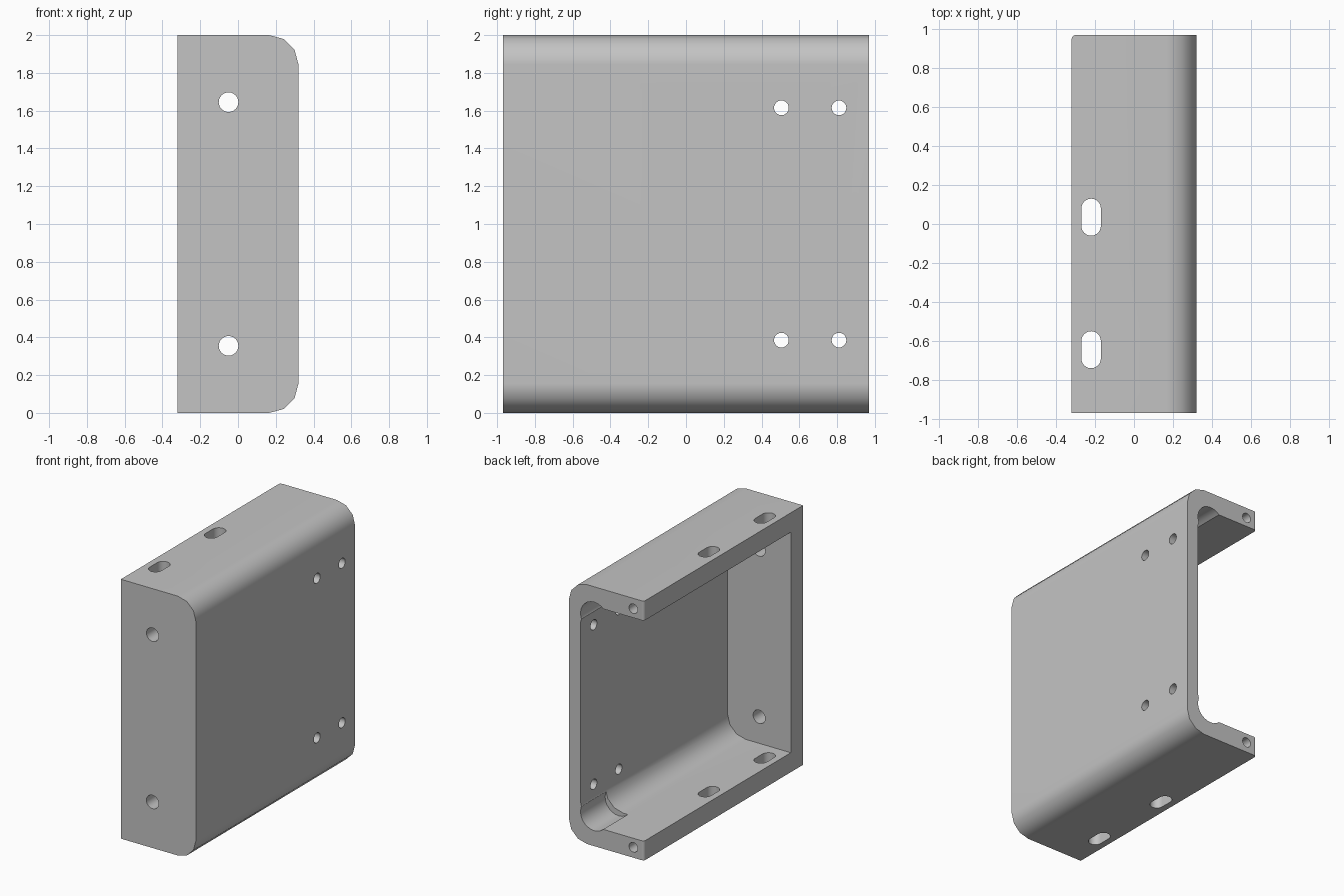
import bpy, bmesh
from math import sin, cos, pi, radians

cube = bpy.data.objects.get("Cube")
if cube:
    bpy.data.objects.remove(cube, do_unlink=True)

X, Y, Z = 0, 1, 2
HX, HY, H = 0.32, 0.97, 2.0      # half width, half length, height
PLATE, WALL = 0.10, 0.15         # thickness of side plate and of the other walls
R = 0.155                        # corner radius


def arc(cu, cv, r, start, end, steps):
    angles = [radians(start + (end - start) * i / steps) for i in range(steps + 1)]
    return [(cu + r * cos(a), cv + r * sin(a)) for a in angles]


def circle(cu, cv, r, steps=24):
    return arc(cu, cv, r, 0, 360, steps)[:-1]


def rounded_channel(left, right, low, high):
    """Outline with two rounded corners on the right."""
    return ([(left, low)]
            + arc(right - R, low + R, R, -90, 0, 3)
            + arc(right - R, high - R, R, 0, 90, 3)
            + [(left, high)])


def prism(name, outline, axis, start, end):
    """Extrude a 2D outline along an axis."""
    bm = bmesh.new()
    rings = []
    for depth in (start, end):
        ring = []
        for p in outline:
            co = list(p)
            co.insert(axis, depth)
            ring.append(bm.verts.new(co))
        rings.append(ring)
        bm.faces.new(ring)
    a, b = rings
    for i in range(len(a)):
        j = (i + 1) % len(a)
        bm.faces.new((a[i], a[j], b[j], b[i]))
    bmesh.ops.recalc_face_normals(bm, faces=bm.faces)
    mesh = bpy.data.meshes.new(name)
    bm.to_mesh(mesh)
    bm.free()
    obj = bpy.data.objects.new(name, mesh)
    bpy.context.collection.objects.link(obj)
    return obj


def activate(obj):
    bpy.ops.object.select_all(action='DESELECT')
    obj.select_set(True)
    bpy.context.view_layer.objects.active = obj


def cut(target, outline, axis, start, end):
    cutter = prism("cutter", outline, axis, start, end)
    cutter.hide_render = True
    mod = target.modifiers.new("cut", 'BOOLEAN')
    mod.operation = 'DIFFERENCE'
    mod.solver = 'EXACT'
    mod.object = cutter
    activate(target)
    bpy.ops.object.modifier_apply(modifier=mod.name)
    bpy.data.objects.remove(cutter, do_unlink=True)


# Outer block with two rounded long edges
bracket = prism("channel_bracket", rounded_channel(-HX, HX, 0, H), Y, -HY, HY)

# Soften the free corner of the flanges
bm = bmesh.new()
bm.from_mesh(bracket.data)
corner = [e for e in bm.edges
          if all(v.co.x < -HX + 0.01 and v.co.y > HY - 0.01 for v in e.verts)]
bmesh.ops.bevel(bm, geom=corner, offset=0.02, segments=3, profile=0.5,
                affect='EDGES')
bm.to_mesh(bracket.data)
bm.free()

# Cavity, open at the left of the outline and at the back
cut(bracket, rounded_channel(-HX - 0.3, HX - PLATE, WALL, H - WALL),
    Y, -HY + WALL, HY + 0.3)

# Features repeated on the lower and upper flange
for mirror in (lambda z: z, lambda z: H - z):
    # round relief in the inner corner, at the back end
    cut(bracket, circle(0.105, mirror(0.235), 0.116), Y, 0.67, HY + 0.1)
    # blind screw hole in the flange end
    cut(bracket, circle(-0.23, mirror(0.08), 0.037), Y, HY - 0.3, HY + 0.1)
    # hole in the end wall
    cut(bracket, circle(-0.05, mirror(0.355), 0.052), Y, -HY - 0.1, -HY + 0.25)
    # pair of holes in the side plate
    for y in (0.505, 0.81):
        cut(bracket, circle(y, mirror(0.385), 0.039), X, 0.15, HX + 0.1)

# Slots through both flanges
for y in (0.035, -0.645):
    slot = (arc(-0.22, y + 0.045, 0.05, 0, 180, 12)
            + arc(-0.22, y - 0.045, 0.05, 180, 360, 12))
    cut(bracket, slot, Z, -0.1, H + 0.1)

# Plain grey metal
grey = bpy.data.materials.new("plain_grey")
grey.use_nodes = True
colour = (0.55, 0.55, 0.55, 1)
grey.diffuse_color = colour
grey.node_tree.nodes["Principled BSDF"].inputs["Base Color"].default_value = colour
bracket.data.materials.clear()
bracket.data.materials.append(grey)

# Smooth the curves and keep the flat faces flat
activate(bracket)
bpy.ops.object.shade_smooth_by_angle(angle=radians(32))
weighted = bracket.modifiers.new("flat_faces", 'WEIGHTED_NORMAL')
weighted.keep_sharp = True
